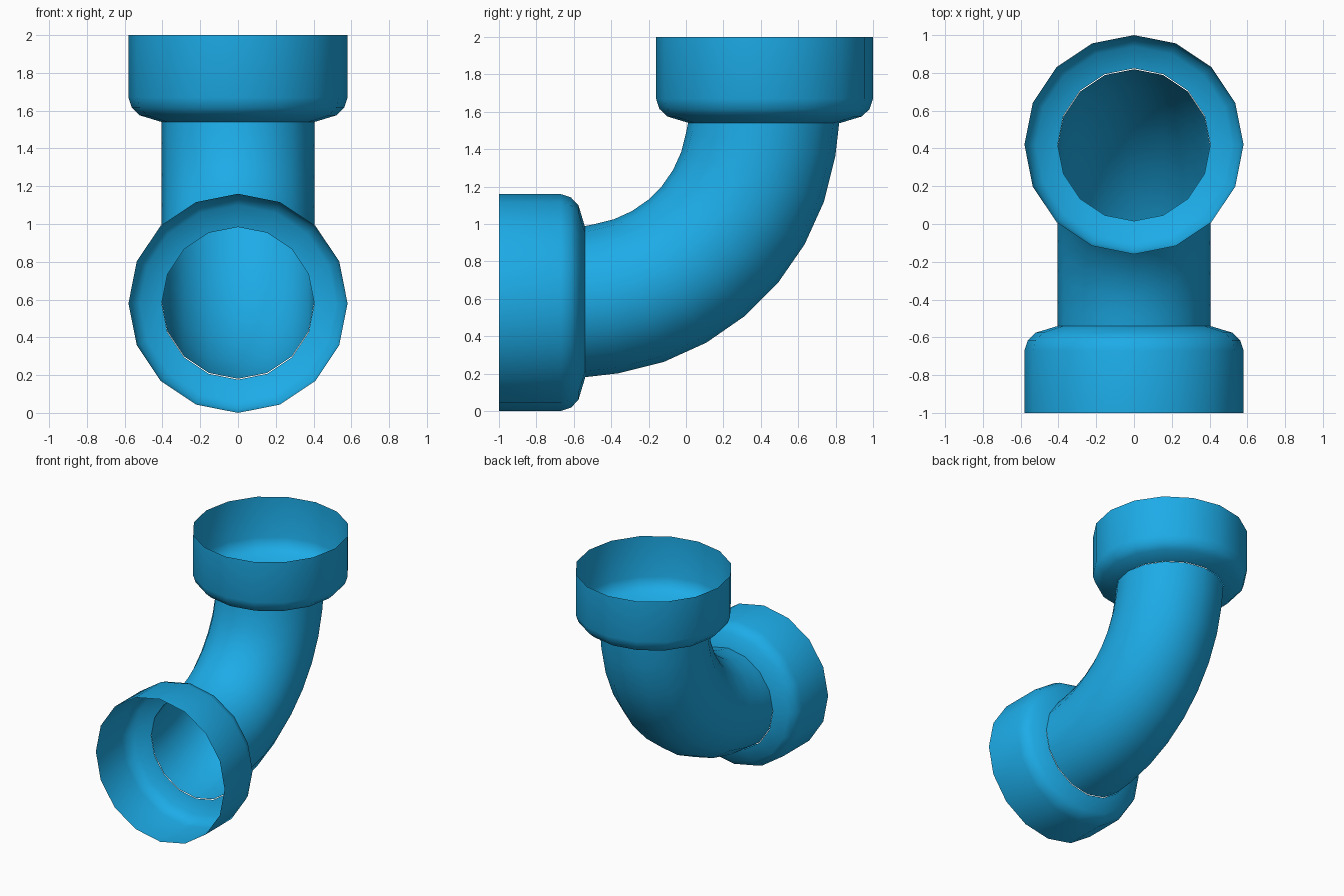
import bpy, math
from mathutils import Vector

if "Cube" in bpy.data.objects:
    bpy.data.objects.remove(bpy.data.objects["Cube"])

SIDES = 16
blue = bpy.data.materials.new("blue_plastic")
blue.diffuse_color = (0.012, 0.41, 0.80, 1)
blue.use_nodes = True
blue.node_tree.nodes["Principled BSDF"].inputs["Base Color"].default_value = blue.diffuse_color


def tube(name, rings):
    """Open tube through rings of (y, z, bend angle in degrees, radius)."""
    verts, faces = [], []
    for y, z, bend, r in rings:
        b = math.radians(bend)
        n = Vector((0, math.cos(b), -math.sin(b)))
        for j in range(SIDES):
            a = 2 * math.pi * j / SIDES
            verts.append(Vector((r * math.cos(a), y, z)) + n * r * math.sin(a))
    for i in range(len(rings) - 1):
        for j in range(SIDES):
            k = (j + 1) % SIDES
            a, b = i * SIDES, (i + 1) * SIDES
            faces.append((a + j, a + k, b + k, b + j))
    mesh = bpy.data.meshes.new(name)
    mesh.from_pydata(verts, [], faces)
    mesh.materials.append(blue)
    obj = bpy.data.objects.new(name, mesh)
    bpy.context.collection.objects.link(obj)
    bpy.ops.object.select_all(action='DESELECT')
    bpy.context.view_layer.objects.active = obj
    obj.select_set(True)
    bpy.ops.object.shade_smooth_by_angle(angle=math.radians(40))
    return obj


# Socket profile: radius, distance from the model's outer end plane
PROFILE = [(0.404, 0.46), (0.52, 0.425), (0.562, 0.385), (0.58, 0.33), (0.58, 0.0)]
AXIS = 0.42

# Upper socket opens upwards, front socket opens towards -y
tube("top_socket", [(AXIS, 2 - d, 0, r) for r, d in PROFILE])
tube("front_socket", [(-1 + d, 1 - AXIS, 90, r) for r, d in reversed(PROFILE)])

# Quarter-turn pipe joining the two sockets
CY, CZ, BEND_R, PIPE_R = -0.577, 1.577, 0.988, 0.404
rings = [(-0.54, 0.585, 90, PIPE_R)]
for i in range(8):
    ang = 81 - i * 72 / 7
    t = math.radians(ang)
    rings.append((CY + BEND_R * math.cos(t), CZ - BEND_R * math.sin(t), ang, PIPE_R))
rings.append((0.415, 1.54, 0, PIPE_R))
tube("elbow_pipe", rings)
